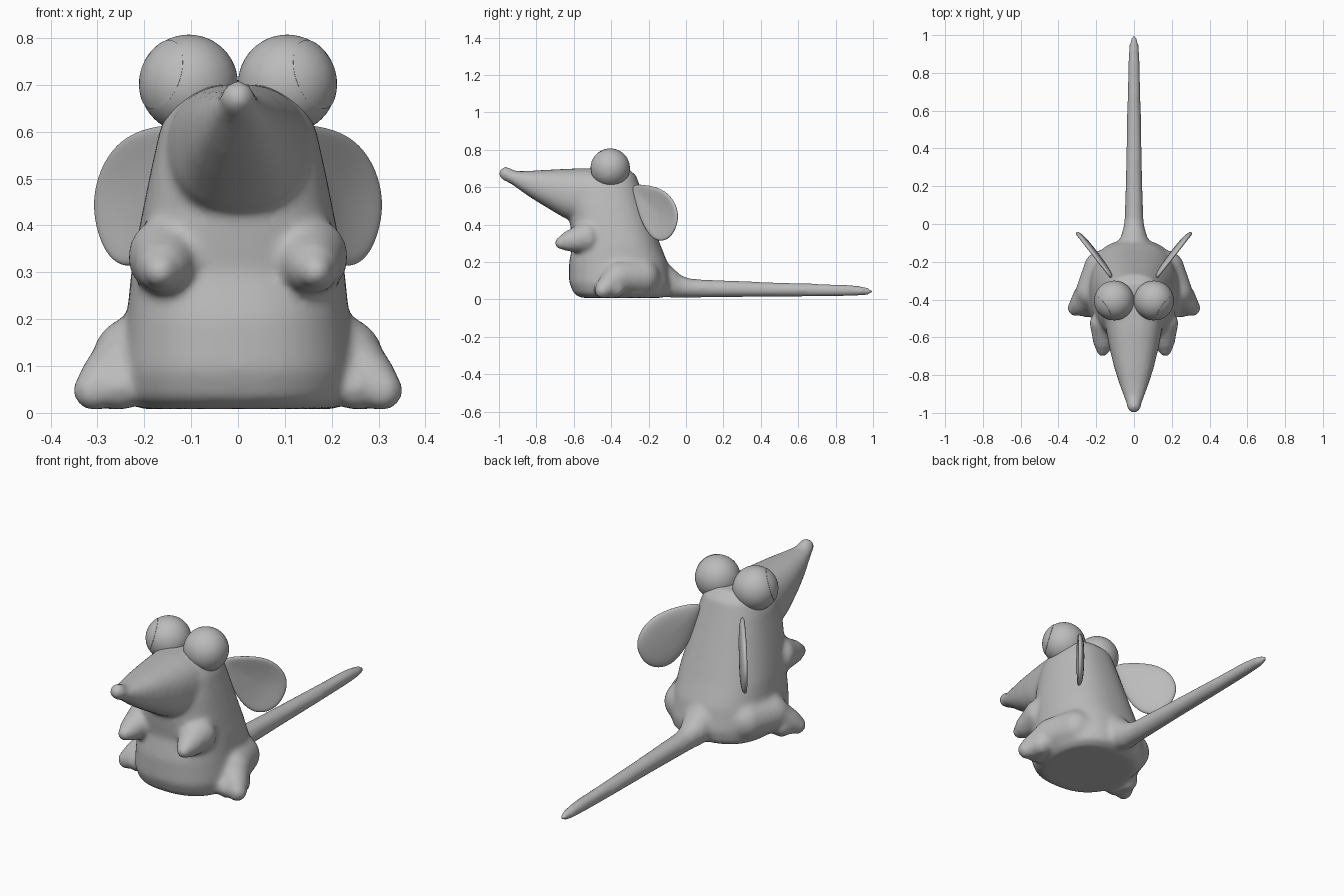
import bpy, bmesh, math
from mathutils import Vector

if "Cube" in bpy.data.objects:
    bpy.data.objects.remove(bpy.data.objects["Cube"])

grey = bpy.data.materials.new("grey")
grey.diffuse_color = (0.5, 0.5, 0.5, 1)
grey.use_nodes = True
grey.node_tree.nodes["Principled BSDF"].inputs["Base Color"].default_value = grey.diffuse_color


def make_object(name, bm):
    bmesh.ops.recalc_face_normals(bm, faces=bm.faces)
    mesh = bpy.data.meshes.new(name)
    bm.to_mesh(mesh)
    bm.free()
    mesh.materials.append(grey)
    for p in mesh.polygons:
        p.use_smooth = True
    ob = bpy.data.objects.new(name, mesh)
    bpy.context.collection.objects.link(ob)
    return ob


def loft(bm, rings):
    """Skin a list of closed point rings and cap both ends."""
    loops = [[bm.verts.new(p) for p in ring] for ring in rings]
    n = len(loops[0])
    for a, b in zip(loops, loops[1:]):
        for i in range(n):
            bm.faces.new((a[i], a[(i + 1) % n], b[(i + 1) % n], b[i]))
    bm.faces.new(loops[0][::-1])
    bm.faces.new(loops[-1])


def rounded(i, n, power):
    """Point i of n on a unit superellipse."""
    t = 2 * math.pi * i / n
    c, s = math.cos(t), math.sin(t)
    return (math.copysign(abs(c) ** (2 / power), c),
            math.copysign(abs(s) ** (2 / power), s))


def chain(bm, points):
    """Tapered capsules between (x, y, z, radius) points that melt into a limb."""
    for a, b in zip(points, points[1:]):
        pa, pb = Vector(a[:3]), Vector(b[:3])
        turn = (pb - pa).to_track_quat('Z', 'Y').to_matrix()
        rings = []
        for k in range(12):
            lat = math.radians(-85 + 170 * k / 11)
            p, r = (pa, a[3]) if k < 6 else (pb, b[3])
            rings.append([p + turn @ Vector((r * math.cos(lat) * math.cos(t),
                                             r * math.cos(lat) * math.sin(t), r * math.sin(lat)))
                          for t in (2 * math.pi * i / 20 for i in range(20))])
        loft(bm, rings)


N = 40
bm = bmesh.new()
# torso: height, front y, back y, half width
torso = [(0.008, -0.56, -0.13, 0.21), (0.03, -0.60, -0.09, 0.24), (0.09, -0.625, -0.08, 0.25),
         (0.20, -0.625, -0.10, 0.238), (0.30, -0.605, -0.14, 0.228), (0.40, -0.62, -0.175, 0.21),
         (0.50, -0.62, -0.21, 0.19), (0.60, -0.60, -0.245, 0.168), (0.66, -0.56, -0.265, 0.143),
         (0.70, -0.50, -0.31, 0.10)]
unit = [rounded(i, N, 2.4) for i in range(N)]
loft(bm, [[(w * c, (f + b) / 2 + (b - f) / 2 * s, z) for c, s in unit] for z, f, b, w in torso])
# snout: y, bottom, top, half width
snout = [(-0.42, 0.38, 0.70, 0.165), (-0.55, 0.40, 0.702, 0.15), (-0.65, 0.435, 0.697, 0.132),
         (-0.76, 0.50, 0.692, 0.105), (-0.84, 0.55, 0.687, 0.08), (-0.91, 0.60, 0.685, 0.055),
         (-0.95, 0.63, 0.685, 0.042)]
loft(bm, [[(w * c, y, (lo + hi) / 2 + (hi - lo) / 2 * s) for c, s in unit] for y, lo, hi, w in snout])
# nose tip
chain(bm, [(0, -0.93, 0.655, 0.038), (0, -0.963, 0.672, 0.038)])
# legs with feet, and arms
for s in (-1, 1):
    chain(bm, [(s * 0.17, -0.24, 0.12, 0.10), (s * 0.225, -0.36, 0.12, 0.085),
               (s * 0.285, -0.425, 0.066, 0.058), (s * 0.308, -0.445, 0.048, 0.045)])
    chain(bm, [(s * 0.27, -0.38, 0.06, 0.055), (s * 0.25, -0.445, 0.055, 0.05)])
    chain(bm, [(s * 0.15, -0.54, 0.33, 0.09), (s * 0.16, -0.62, 0.312, 0.058),
               (s * 0.165, -0.665, 0.302, 0.037)])
# tail
chain(bm, [(0, -0.14, 0.11, 0.10), (0, -0.06, 0.072, 0.066), (0, 0.02, 0.06, 0.051)])
tail = [(0.0, 0.060, 0.051), (0.3, 0.055, 0.043), (0.6, 0.050, 0.037), (0.85, 0.048, 0.032),
        (0.95, 0.045, 0.025), (0.985, 0.042, 0.016), (1.003, 0.040, 0.006)]
loft(bm, [[(r * math.cos(2 * math.pi * i / 24), y, z + r * math.sin(2 * math.pi * i / 24))
           for i in range(24)] for y, z, r in tail])
body = make_object("body", bm)
remesh = body.modifiers.new("blend", 'REMESH')
remesh.mode = 'VOXEL'
remesh.voxel_size = 0.012
remesh.use_smooth_shade = True
soft = body.modifiers.new("soften", 'SMOOTH')
soft.factor = 0.5
soft.iterations = 10

# ears: rounded teardrop leaves, outline as (distance along, height)
outline = [(0.00, 0.60), (0.02, 0.618), (0.09, 0.615), (0.17, 0.602), (0.235, 0.575), (0.285, 0.53),
           (0.312, 0.475), (0.315, 0.425), (0.295, 0.37), (0.26, 0.328), (0.21, 0.308),
           (0.155, 0.315), (0.105, 0.355), (0.06, 0.425), (0.03, 0.50), (0.008, 0.56)]
for s, side in ((-1, "left"), (1, "right")):
    along = Vector((s * 0.615, 0.788, 0))
    out = Vector((s * 0.788, -0.615, 0))
    root = Vector((s * 0.112, -0.288, 0))
    mid = Vector((0.18, 0.46))
    rings = []
    # scale and thickness offset, from dished front to bulging back
    for k, d in ((0.05, 0.0), (0.4, 0.002), (0.75, 0.009), (0.93, 0.012), (1.0, 0.004),
                 (0.96, -0.008), (0.75, -0.017), (0.4, -0.021), (0.05, -0.022)):
        ring = []
        for p in outline:
            q = mid.lerp(Vector(p), k)
            ring.append(root + along * q.x + out * d + Vector((0, 0, q.y)))
        rings.append(ring)
    bm = bmesh.new()
    loft(bm, rings)
    ear = make_object(side + "_ear", bm)
    sub = ear.modifiers.new("round", 'SUBSURF')
    sub.levels = sub.render_levels = 2

# eyes with thin raised pupils
for s, side in ((-1, "left"), (1, "right")):
    centre = Vector((s * 0.105, -0.405, 0.702))
    bm = bmesh.new()
    bmesh.ops.create_uvsphere(bm, u_segments=48, v_segments=24, radius=0.105)
    eye = make_object(side + "_eye", bm)
    eye.location = centre
    turn = Vector((s * 0.80, -0.54, 0.27)).to_track_quat('Z', 'Y').to_matrix()
    bm = bmesh.new()
    rings = []
    for deg, r in ((46, 0.103), (46, 0.1065), (38, 0.1065), (28, 0.1065), (18, 0.1065),
                   (9, 0.1065), (1, 0.1065)):
        a = math.radians(deg)
        rings.append([centre + turn @ Vector((r * math.sin(a) * math.cos(t),
                                              r * math.sin(a) * math.sin(t), r * math.cos(a)))
                      for t in (2 * math.pi * i / 40 for i in range(40))])
    loft(bm, rings)
    pupil = make_object(side + "_pupil", bm)
    pupil.data.set_sharp_from_angle(angle=math.radians(40))
